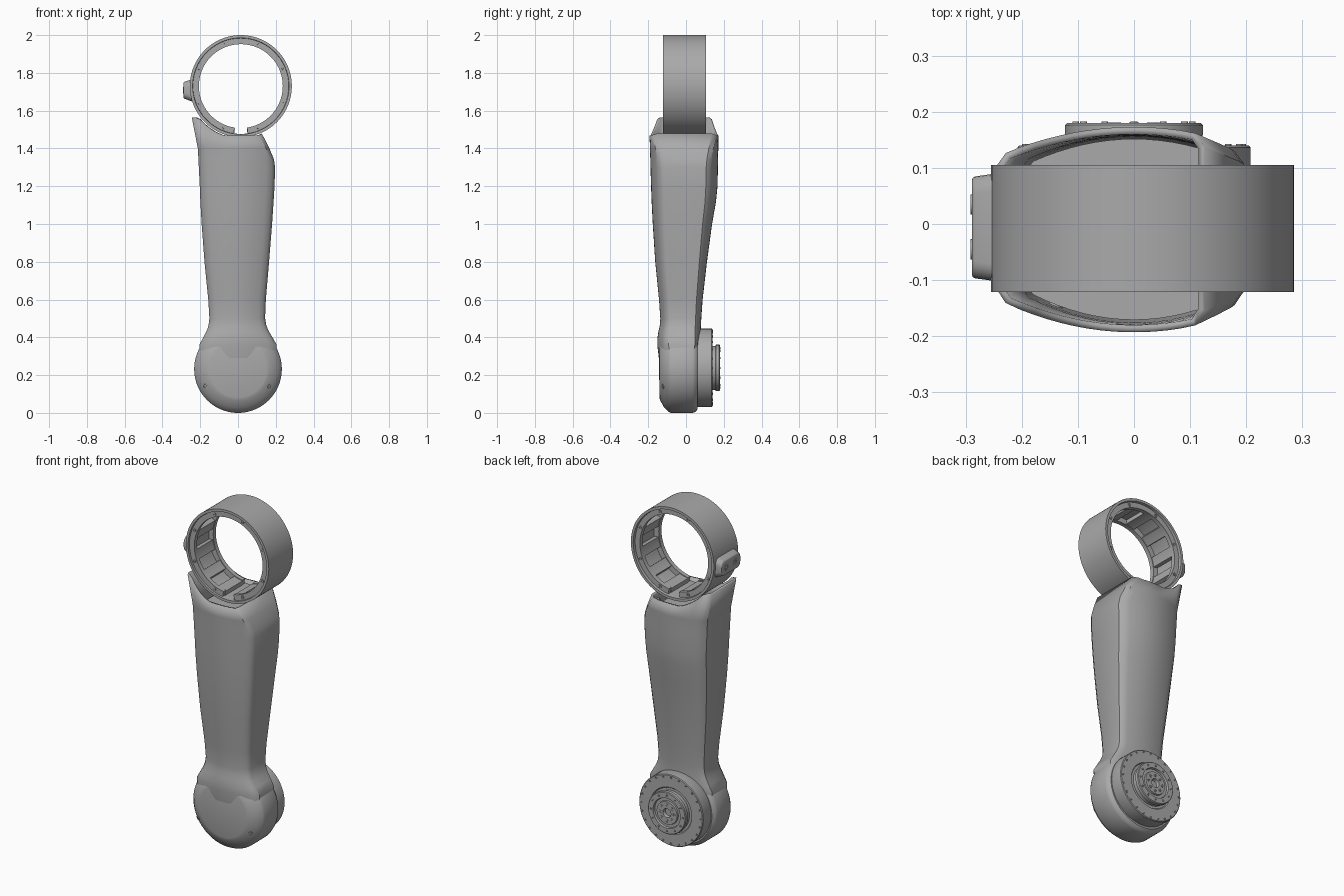
import bpy, bmesh, math
from mathutils import Vector, Matrix
from mathutils.bvhtree import BVHTree

if "Cube" in bpy.data.objects:
    bpy.data.objects.remove(bpy.data.objects["Cube"])

grey = bpy.data.materials.new("satin_grey")
grey.use_nodes = True
COLOUR = (0.4, 0.4, 0.4, 1)
grey.diffuse_color = COLOUR
grey.node_tree.nodes["Principled BSDF"].inputs["Base Color"].default_value = COLOUR


def finish(name, bm, angle=35):
    """Turn a bmesh into a shaded object."""
    bmesh.ops.recalc_face_normals(bm, faces=bm.faces)
    mesh = bpy.data.meshes.new(name)
    bm.to_mesh(mesh)
    bm.free()
    obj = bpy.data.objects.new(name, mesh)
    bpy.context.collection.objects.link(obj)
    mesh.materials.append(grey)
    bpy.ops.object.select_all(action="DESELECT")
    obj.select_set(True)
    bpy.context.view_layer.objects.active = obj
    bpy.ops.object.shade_smooth_by_angle(angle=math.radians(angle))
    return obj


def lathe(bm, profile, cx, cz, start=0, sweep=360, segs=64, loop=False):
    """Turn (radius, y) points about an axis along y."""
    full = sweep == 360
    rows = []
    for i in range(segs if full else segs + 1):
        a = math.radians(start + sweep * i / segs)
        rows.append([bm.verts.new((cx + r * math.cos(a), y, cz + r * math.sin(a)))
                     for r, y in profile])
    n = len(profile)
    for i in range(segs):
        p, q = rows[i], rows[(i + 1) % len(rows)]
        for j in range(n if loop else n - 1):
            k = (j + 1) % n
            bm.faces.new((p[j], p[k], q[k], q[j]))
    if not full:
        bm.faces.new(rows[0])
        bm.faces.new(rows[-1])
    bmesh.ops.remove_doubles(bm, verts=bm.verts, dist=1e-5)


def screw(bm, pos, normal, r=0.012, h=0.005):
    """Screw head with a sunken hexagonal socket."""
    rot = Vector(normal).to_track_quat("Z", "Y").to_matrix().to_4x4()
    at = Matrix.Translation(pos) @ rot
    ring = lambda rad, z, n=12: [bm.verts.new(at @ Vector((
        rad * math.cos(math.tau * i / n), rad * math.sin(math.tau * i / n), z))) for i in range(n)]
    loops = [ring(r, -0.01), ring(r, h), ring(r * 0.55, h), ring(r * 0.5, 0.0)]
    for p, q in zip(loops, loops[1:]):
        for i in range(12):
            k = (i + 1) % 12
            bm.faces.new((p[i], p[k], q[k], q[i]))
    bm.faces.new(loops[-1])


# Arm shell: stations of (z, left x, right x, front y, back y)
STATIONS = [
    (0.30, -0.19, 0.19, -0.135, 0.06), (0.36, -0.192, 0.192, -0.139, 0.064),
    (0.395, -0.172, 0.171, -0.138, 0.066), (0.43, -0.154, 0.15, -0.133, 0.066),
    (0.46, -0.144, 0.138, -0.126, 0.066), (0.50, -0.139, 0.131, -0.123, 0.068),
    (0.60, -0.145, 0.135, -0.13, 0.075), (0.80, -0.165, 0.152, -0.15, 0.098),
    (1.00, -0.18, 0.168, -0.163, 0.125), (1.12, -0.187, 0.176, -0.169, 0.146),
    (1.20, -0.19, 0.181, -0.172, 0.154), (1.30, -0.195, 0.184, -0.175, 0.156),
    (1.34, -0.197, 0.178, -0.176, 0.157), (1.40, -0.2, 0.153, -0.178, 0.158),
    (1.468, -0.232, 0.115, -0.18, 0.16)]
RING_X, RING_Z = 0.015, 1.73


def section(xl, xr, yf, yb, steps=14):
    """Bowed front and back faces joined by flat sides."""
    pts = []
    for y0, a, b in ((yf, xl, xr), (yb, xr, xl)):
        bow = lambda x: y0 * (1 - 0.3 * (x / xl) ** 2)
        pts.append((a, bow(a) * 0.9))
        for i in range(steps + 1):
            x = a + (b - a) * (0.035 + 0.93 * i / steps)
            pts.append((x, bow(x)))
        pts.append((b, bow(b) * 0.9))
    return pts


def rim(x):
    """The upper edge follows the underside of the ring."""
    return min(1.565, max(1.468, RING_Z - math.sqrt(0.275 ** 2 - (x - RING_X) ** 2)))


bm = bmesh.new()
rows = []
for s in STATIONS:
    top = s is STATIONS[-1]
    rows.append([bm.verts.new((x, y, rim(x) if top else s[0])) for x, y in section(*s[1:])])
for p, q in zip(rows, rows[1:]):
    for i in range(len(p)):
        k = (i + 1) % len(p)
        bm.faces.new((p[i], p[k], q[k], q[i]))
bm.faces.new(rows[0])
bmesh.ops.recalc_face_normals(bm, faces=bm.faces)
arm_tree = BVHTree.FromBMesh(bm)
arm = finish("arm_shell", bm)
shell = arm.modifiers.new("wall", "SOLIDIFY")
shell.thickness = 0.013
shell.offset = -1

# Bulkhead closing the shell under the ring
bm = bmesh.new()
bm.faces.new([bm.verts.new((x * 0.96, y * 0.96, 1.38)) for x, y in section(*STATIONS[-2][1:])])
finish("arm_bulkhead", bm)

# Round lower housing
AXIS_Z = 0.232
bm = bmesh.new()
lathe(bm, [(0, -0.142), (0.15, -0.141), (0.165, -0.137), (0.205, -0.115), (0.226, -0.092),
           (0.232, -0.08), (0.232, 0.035), (0.227, 0.05), (0.212, 0.062), (0, 0.062)], 0, AXIS_Z, segs=80)
housing_tree = BVHTree.FromBMesh(bm)
finish("lower_housing", bm)

# Stepped joint flange on the back
HUB_Z = 0.238
bm = bmesh.new()
lathe(bm, [(0, 0.05), (0.203, 0.05), (0.208, 0.065), (0.208, 0.136), (0.204, 0.14), (0.135, 0.14),
           (0.13, 0.133), (0.116, 0.133), (0.116, 0.155), (0.123, 0.158), (0.123, 0.176),
           (0.119, 0.18), (0.088, 0.18), (0.085, 0.168), (0.068, 0.168), (0.066, 0.178),
           (0.026, 0.178), (0.022, 0.16), (0, 0.16)], 0, HUB_Z, segs=72)
finish("joint_flange", bm)

# Bolt circles on the flange
bm = bmesh.new()
for count, radius, y, size in ((24, 0.194, 0.14, 0.006), (12, 0.104, 0.18, 0.006), (8, 0.046, 0.178, 0.009)):
    for i in range(count):
        a = math.tau * i / count
        screw(bm, (radius * math.cos(a), y, HUB_Z + radius * math.sin(a)), (0, 1, 0), size, 0.003)
finish("flange_bolts", bm)

# Upper ring: thin sleeve
bm = bmesh.new()
lathe(bm, [(0.27, -0.121), (0.27, 0.105), (0.255, 0.105), (0.253, 0.09), (0.253, -0.106), (0.255, -0.121)],
      RING_X, RING_Z, segs=96, loop=True)
finish("ring_sleeve", bm)

# Inner flanges, open at the bottom, and ribs between them
GAP = 8.5
bm = bmesh.new()
for y0, y1 in ((-0.11, -0.085), (0.065, 0.09)):
    lathe(bm, [(0.222, y0), (0.256, y0), (0.256, y1), (0.222, y1)],
          RING_X, RING_Z, -90 + GAP, 360 - 2 * GAP, 80, True)
finish("ring_inner_flanges", bm)

bm = bmesh.new()
for i in range(12):
    lathe(bm, [(0.226, -0.09), (0.256, -0.09), (0.256, 0.07), (0.226, 0.07)],
          RING_X, RING_Z, -90 + 15 + 30 * i - 7, 14, 4, True)
finish("ring_ribs", bm)

bm = bmesh.new()
for y, side in ((-0.11, -1), (0.09, 1)):
    for i in range(8):
        a = math.radians(22.5 + 45 * i)
        screw(bm, (RING_X + 0.239 * math.cos(a), y, RING_Z + 0.239 * math.sin(a)), (0, side, 0), 0.01, 0.003)
finish("ring_bolts", bm)

# Connector pad on the side of the ring
bm = bmesh.new()
bmesh.ops.create_cube(bm, size=1)
for v in bm.verts:
    outer = v.co.x < 0
    v.co = Vector((-0.289 if outer else -0.235,
                   -0.006 + v.co.y * (0.18 if outer else 0.195),
                   1.708 + v.co.z * (0.085 if outer else 0.125)))
long_edges = [e for e in bm.edges if abs(e.verts[0].co.x - e.verts[1].co.x) > 0.03]
bmesh.ops.bevel(bm, geom=long_edges, offset=0.03, segments=5, affect="EDGES", profile=0.5)
face = min(bm.faces, key=lambda f: f.calc_center_median().x)
bmesh.ops.bevel(bm, geom=list(face.edges), offset=0.006, segments=2, affect="EDGES", profile=0.5)
finish("connector_pad", bm)

bm = bmesh.new()
for y in (-0.045, 0.035):
    screw(bm, (-0.289, y, 1.708), (-1, 0, 0), 0.018, 0.002)
finish("connector_sockets", bm)

# Cover screws seated on the front and on the sloping shoulder
bm = bmesh.new()
for x, z in ((-0.14, 1.25), (0.13, 1.19), (-0.12, 0.875), (0.11, 0.875),
             (-0.09, 0.55), (0.083, 0.55), (-0.175, 0.14), (0.168, 0.14)):
    tree = arm_tree if z > 0.4 else housing_tree
    pos, normal, _, _ = tree.ray_cast(Vector((x, -1, z)), Vector((0, 1, 0)))
    if pos:
        screw(bm, pos, normal if normal.y < 0 else -normal, 0.013, 0.003)
for y in (-0.08, 0.055):
    for z in (1.33, 1.4):
        pos, normal, _, _ = arm_tree.ray_cast(Vector((1, y, z)), Vector((-1, 0, 0)))
        if pos:
            screw(bm, pos, normal if normal.x > 0 else -normal, 0.02, 0.003)
finish("cover_screws", bm)
